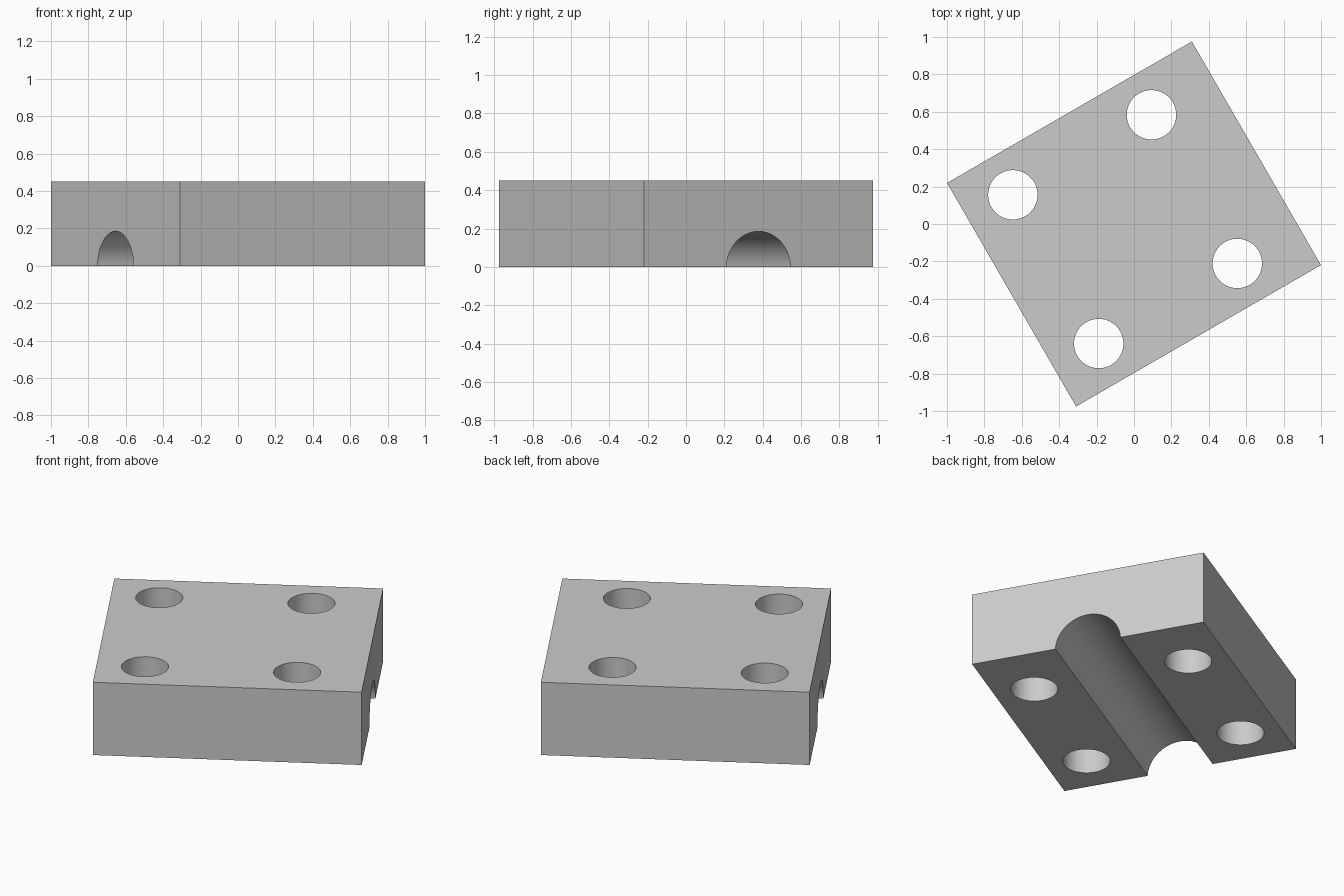
import bpy
import math
from mathutils import Matrix

cube = bpy.data.objects.get("Cube")
if cube:
    bpy.data.objects.remove(cube, do_unlink=True)

LENGTH, WIDTH, HEIGHT = 1.512, 1.38, 0.45
TURN = math.radians(30)

grey = bpy.data.materials.new("plain grey")
grey.use_nodes = True
colour = (0.6, 0.6, 0.6, 1)
grey.diffuse_color = colour
grey.node_tree.nodes["Principled BSDF"].inputs["Base Color"].default_value = colour

# Block, built square to the axes
bpy.ops.mesh.primitive_cube_add(size=1, location=(0, 0, HEIGHT / 2))
block = bpy.context.object
block.name = "clamp_block"
block.scale = (LENGTH, WIDTH, HEIGHT)
bpy.ops.object.transform_apply(location=True, rotation=False, scale=True)
block.data.materials.append(grey)


def cut_cylinder(name, radius, depth, location, rotation=(0, 0, 0)):
    """Subtract a cylinder from the block, then remove the cutter."""
    bpy.ops.mesh.primitive_cylinder_add(vertices=64, radius=radius, depth=depth,
                                        location=location, rotation=rotation)
    cutter = bpy.context.object
    cutter.name = name
    cutter.hide_render = True
    cutter.data.materials.append(grey)
    cut = block.modifiers.new(name, "BOOLEAN")
    cut.operation = "DIFFERENCE"
    cut.solver = "EXACT"
    cut.object = cutter
    bpy.context.view_layer.objects.active = block
    bpy.ops.object.modifier_apply(modifier=name)
    bpy.data.objects.remove(cutter, do_unlink=True)


# Four bolt holes, set slightly off centre along the length
for sx in (-1, 1):
    for sy in (-1, 1):
        cut_cylinder("bolt_hole", 0.132, 1, (-0.055 + sx * 0.428, sy * 0.459, HEIGHT / 2))

# Half-round groove along the underside
cut_cylinder("pipe_groove", 0.194, 2, (0, 0, -0.009), (0, math.pi / 2, 0))

# Turn the finished block and smooth the curved walls
block.data.transform(Matrix.Rotation(TURN, 4, "Z"))
bpy.ops.object.select_all(action="DESELECT")
block.select_set(True)
bpy.context.view_layer.objects.active = block
bpy.ops.object.shade_smooth_by_angle(angle=math.radians(30))
